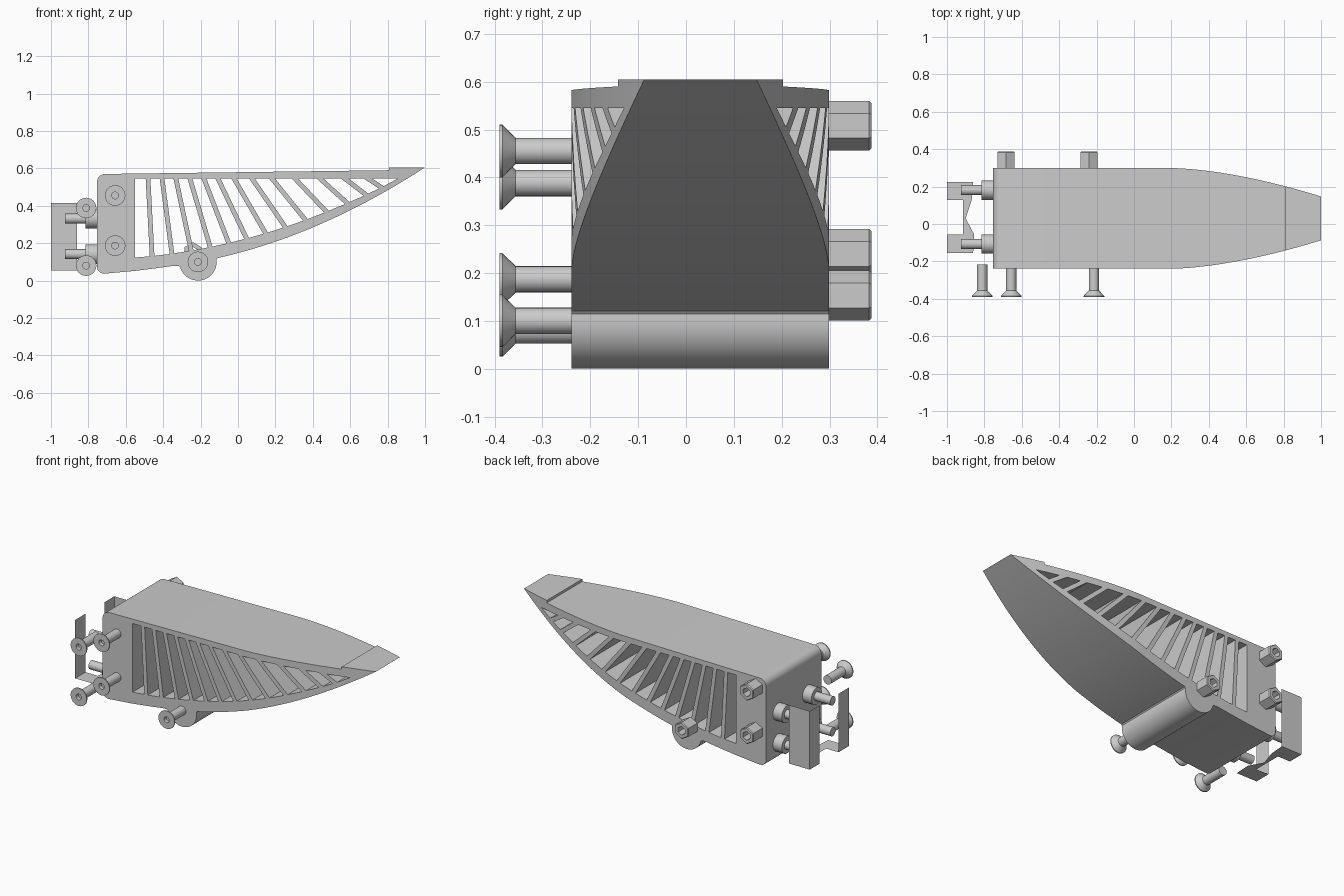
import bpy, bmesh
from math import sin, cos, tan, pi, radians
from mathutils import Vector

if "Cube" in bpy.data.objects:
    bpy.data.objects.remove(bpy.data.objects["Cube"])

CY = 0.03      # y of the body's middle plane
HALF = 0.269   # body half width


def finish(name, bm, angle=30):
    bmesh.ops.recalc_face_normals(bm, faces=bm.faces)
    me = bpy.data.meshes.new(name)
    bm.to_mesh(me)
    bm.free()
    ob = bpy.data.objects.new(name, me)
    bpy.context.collection.objects.link(ob)
    smooth(ob, angle)
    return ob


def smooth(ob, angle=30):
    bpy.ops.object.select_all(action='DESELECT')
    ob.select_set(True)
    bpy.context.view_layer.objects.active = ob
    if angle:
        bpy.ops.object.shade_smooth_by_angle(angle=radians(angle))


def add_prism(bm, pts, offset):
    """Extrude a closed loop of 3D points along offset."""
    a = [bm.verts.new(p) for p in pts]
    b = [bm.verts.new(Vector(p) + Vector(offset)) for p in pts]
    bm.faces.new(a)
    bm.faces.new(b[::-1])
    n = len(a)
    for i in range(n):
        j = (i + 1) % n
        bm.faces.new((a[i], b[i], b[j], a[j]))


def lathe(name, profile, origin, axis, seg=24, closed=False):
    """Turn (radius, distance) points around an axis starting at origin."""
    A, o = Vector(axis), Vector(origin)
    u = Vector((0, 1, 0)) if abs(A.x) > 0.5 else Vector((1, 0, 0))
    w = Vector((0, 0, 1))
    bm = bmesh.new()
    rings = []
    for r, d in profile:
        if r == 0:
            rings.append([bm.verts.new(o + A * d)] * seg)
        else:
            rings.append([bm.verts.new(o + A * d + u * r * sin(2 * pi * k / seg)
                                       + w * r * cos(2 * pi * k / seg)) for k in range(seg)])
    pairs = list(zip(rings, rings[1:]))
    if closed:
        pairs.append((rings[-1], rings[0]))
    for p, q in pairs:
        for k in range(seg):
            m = (k + 1) % seg
            bm.faces.new(list(dict.fromkeys((p[k], p[m], q[m], q[k]))))
    return finish(name, bm)


def arc(cx, cz, r, a0, a1, n):
    return [(cx + r * cos(radians(a0 + (a1 - a0) * i / n)),
             cz + r * sin(radians(a0 + (a1 - a0) * i / n))) for i in range(n + 1)]


# Body side profile: curved underside, hinge bump, rounded back, stepped top
def under(x):
    t = x + 0.12
    return 0.118 + 0.22 * t + 0.192 * t * t


def rail(x):
    t = x + 0.55
    return 0.123 + 0.0774 * t + 0.1587 * t * t


side = [(1.0, 0.605)]
side += [(x, under(x)) for x in [0.98 - 1.09 * i / 22 for i in range(23)]]
side += arc(-0.214, 0.1, 0.1, 8, -165, 20)
side += [(-0.322, 0.079), (-0.345, 0.079), (-0.43, 0.067), (-0.55, 0.052)]
side += arc(-0.715, 0.077, 0.04, -85, -180, 6)
side += arc(-0.71, 0.525, 0.045, 180, 90, 6)
side += [(0.806, 0.59), (0.806, 0.605)]
bm = bmesh.new()
add_prism(bm, [(x, CY - HALF, z) for x, z in side], (0, 2 * HALF, 0))
body = finish("ribbed_body", bm, 0)

# Plan outline that narrows the body toward the tip
plan = [(-0.9, 0.4), (0.0, 0.4), (0.2, HALF + 0.001)]
plan += [(x, HALF - 0.152 * ((x - 0.2) / 0.8) ** 1.63)
         for x in [0.2 + 0.82 * i / 18 for i in range(1, 19)]]
loop = [(x, CY + h, -0.2) for x, h in plan] + [(x, CY - h, -0.2) for x, h in plan[::-1]]
bm = bmesh.new()
add_prism(bm, loop, (0, 0, 1.2))
plan_cutter = finish("plan_cutter", bm, 0)

# Slots between fanned ribs
TOP = 0.545
ribs = [-0.481, -0.406, -0.332, -0.257, -0.182, -0.107, -0.021,
        0.075, 0.182, 0.305, 0.439, 0.572, 0.695]


def drop(x, lean):
    """Follow a rib edge from the top rail down to the lower rail."""
    z = TOP
    while z > rail(x):
        z -= 0.001
        x += 0.001 * tan(lean)
    return x, z


edges = [(-0.55, 0.0)]
for i, x in enumerate(ribs):
    lean = radians(3 + 4.5 * i)
    w = 0.0125 / cos(lean)
    edges += [(x - w, lean), (x + w, lean)]
bm = bmesh.new()
for i in range(0, len(edges), 2):
    x0, l0 = edges[i]
    low0 = drop(x0, l0)
    if i + 1 < len(edges):
        x1, l1 = edges[i + 1]
        poly = [(x0, TOP), (x1, TOP), drop(x1, l1), low0]
    else:
        poly = [(x0, TOP), (0.853, TOP), low0]
    add_prism(bm, [(x, -0.6, z) for x, z in poly], (0, 1.2, 0))
slot_cutter = finish("slot_cutter", bm, 0)

for cutter, op in ((plan_cutter, 'INTERSECT'), (slot_cutter, 'DIFFERENCE')):
    cutter.hide_render = True
    mod = body.modifiers.new(cutter.name, 'BOOLEAN')
    mod.operation, mod.object, mod.solver = op, cutter, 'EXACT'
deps = bpy.context.evaluated_depsgraph_get()
baked = bpy.data.meshes.new_from_object(body.evaluated_get(deps))
body.modifiers.clear()
body.data = baked
for cutter in (plan_cutter, slot_cutter):
    bpy.data.objects.remove(cutter)
smooth(body, 25)

# Countersunk side screws, and offset hex nuts on the far side
flat_screw = [(0, 0), (0.0275, 0), (0.0275, 0.14), (0.055, 0.168), (0.055, 0.174),
              (0.018, 0.174), (0.018, 0.15), (0, 0.15)]
nut = [(0.027, 0), (0.052, 0), (0.052, 0.085), (0.047, 0.09), (0.027, 0.09)]
through = [(-0.657, 0.455), (-0.657, 0.187), (-0.214, 0.1)]
for x, z in through + [(-0.812, 0.388), (-0.812, 0.08)]:
    lathe("side_screw", flat_screw, (x, -0.216, z), (0, -1, 0))
for x, z in through:
    lathe("hex_nut", nut, (x - 0.027, 0.298, z + 0.053), (0, 1, 0), 6, True)

# Socket-head screws at the back end
cap_screw = [(0, 0), (0.0265, 0), (0.0265, 0.11), (0.052, 0.11), (0.052, 0.171),
             (0.025, 0.171), (0.025, 0.14), (0, 0.14)]
for y in (0.181, -0.107):
    for z in (0.331, 0.141):
        lathe("end_screw", cap_screw, (-0.925, y, z), (1, 0, 0))

# Thin sheet bracket: floor, side wall and two end walls
Z0, Z1 = 0.055, 0.415
floor = [(-1, 0.225), (-0.86, 0.225), (-0.868, 0.128), (-0.9, 0.03), (-0.855, -0.055),
         (-0.86, -0.155), (-1, -0.155), (-1, -0.055), (-0.915, -0.055),
         (-0.915, 0.128), (-1, 0.128)]
bm = bmesh.new()
bm.faces.new([bm.verts.new((x, y, Z0)) for x, y in floor])
for (xa, ya), (xb, yb) in (((-1, 0.225), (-0.86, 0.225)),
                           ((-1, 0.128), (-1, 0.225)), ((-1, -0.155), (-1, -0.055))):
    bm.faces.new([bm.verts.new(p) for p in
                  ((xa, ya, Z0), (xb, yb, Z0), (xb, yb, Z1), (xa, ya, Z1))])
bmesh.ops.remove_doubles(bm, verts=bm.verts, dist=0.0005)
finish("end_bracket", bm, 0)
